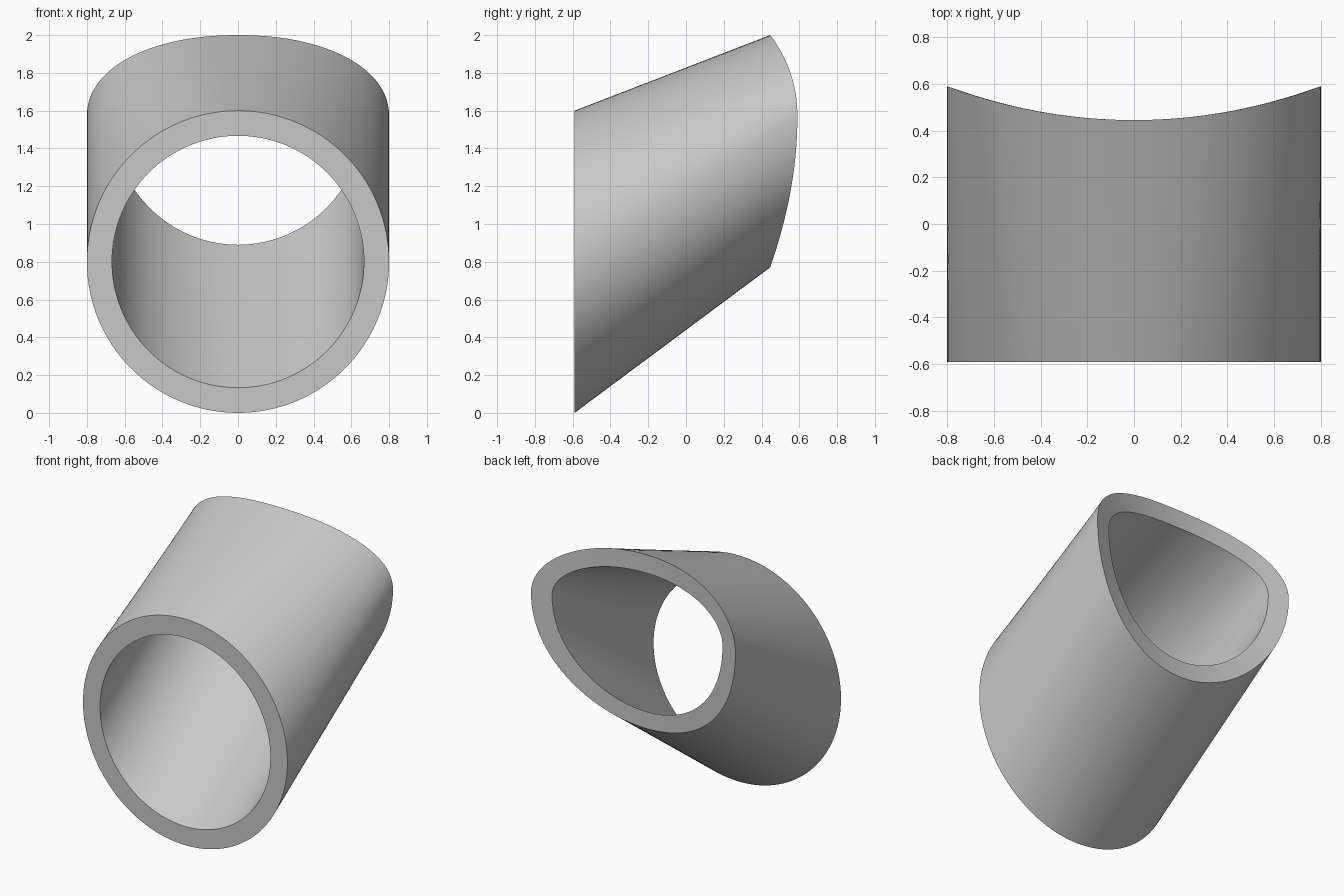
import bpy, bmesh, math
from mathutils import Vector

cube = bpy.data.objects.get("Cube")
if cube:
    bpy.data.objects.remove(cube, do_unlink=True)

SEGMENTS, RINGS = 128, 8
SADDLE_RADIUS = 2.28

grey = bpy.data.materials.new("light_grey")
grey.use_nodes = True
colour = (0.58, 0.58, 0.58, 1)
grey.diffuse_color = colour
grey.node_tree.nodes["Principled BSDF"].inputs["Base Color"].default_value = colour


def front_point(angle, radius):
    """Flat circular mouth."""
    return Vector((radius * math.cos(angle), -0.59, 0.8 + radius * math.sin(angle)))


def back_point(angle, width, rise, drop):
    """Flattened oval mouth wrapped on an upright cylinder."""
    c, s = math.cos(angle), math.sin(angle)
    power = 0.94 if s > 0 else 1.0
    x = width * math.copysign(abs(c) ** power, c)
    z = 1.57 + (rise * s ** power if s > 0 else drop * s)
    y = 0.445 + SADDLE_RADIUS - math.sqrt(SADDLE_RADIUS ** 2 - x * x)
    return Vector((x, y, z))


def wall(bm, radius, rise, drop):
    """Rings of vertices lofted straight from the front mouth to the back."""
    angles = [2 * math.pi * i / SEGMENTS for i in range(SEGMENTS)]
    return [[bm.verts.new(front_point(a, radius).lerp(
        back_point(a, radius, rise, drop), r / RINGS)) for a in angles]
        for r in range(RINGS + 1)]


def bridge(bm, a, b):
    for i in range(SEGMENTS):
        j = (i + 1) % SEGMENTS
        bm.faces.new((a[i], a[j], b[j], b[i]))


# Hollow tube: outer wall, inner wall and both rims
bm = bmesh.new()
outer = wall(bm, 0.8, 0.43, 0.8)
inner = wall(bm, 0.667, 0.30, 0.68)
for rings in (outer, inner):
    for a, b in zip(rings, rings[1:]):
        bridge(bm, a, b)
bridge(bm, outer[0], inner[0])
bridge(bm, outer[-1], inner[-1])
bmesh.ops.recalc_face_normals(bm, faces=bm.faces)

mesh = bpy.data.meshes.new("slanted_tube")
bm.to_mesh(mesh)
bm.free()
mesh.materials.append(grey)
tube = bpy.data.objects.new("slanted_tube", mesh)
bpy.context.collection.objects.link(tube)

bpy.ops.object.select_all(action='DESELECT')
tube.select_set(True)
bpy.context.view_layer.objects.active = tube
bpy.ops.object.shade_smooth_by_angle(angle=math.radians(30))
